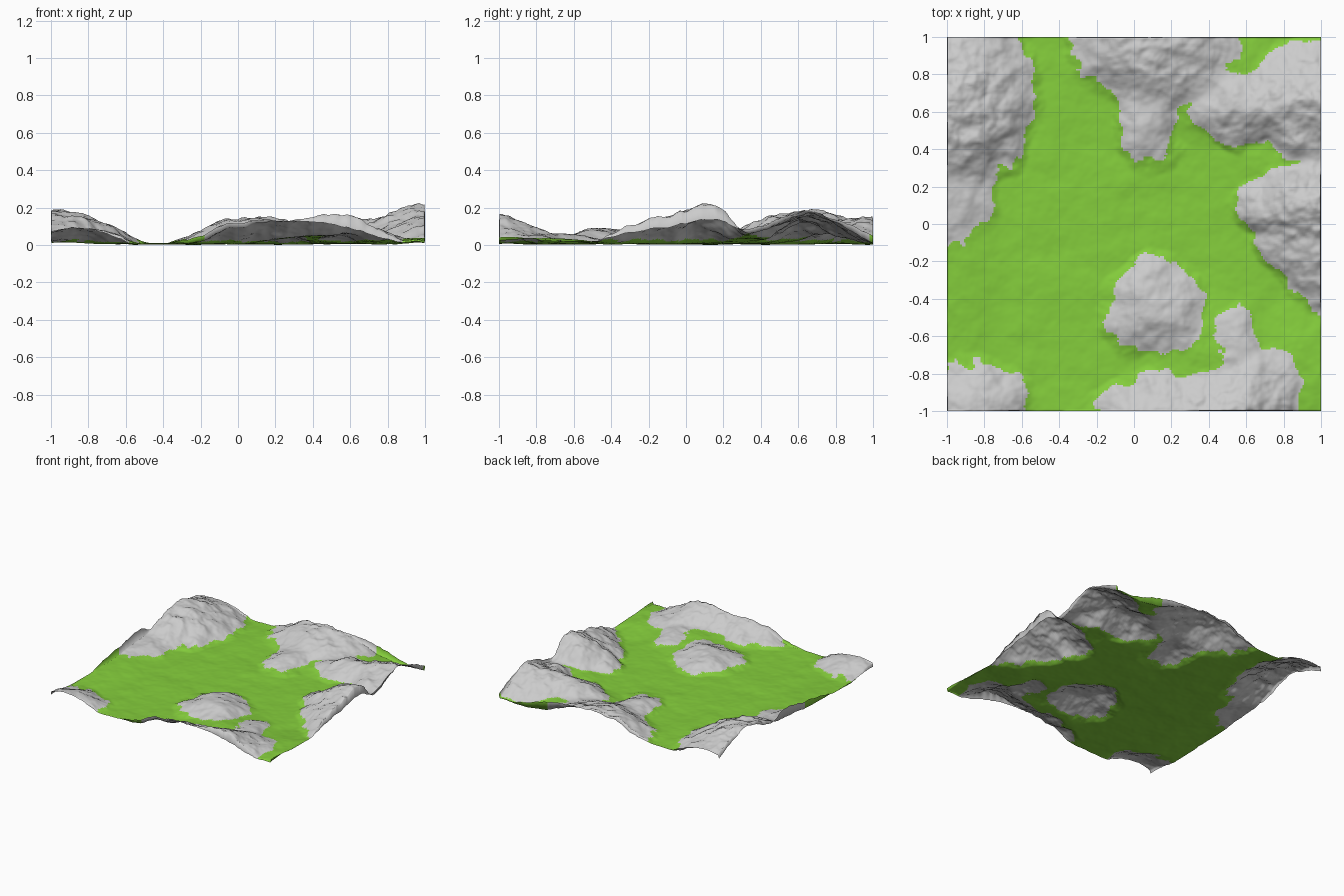
import bpy
import bmesh
from mathutils import Vector, noise

N = 200          # grid cells per side

# Rocky hills: centre x, centre y, radius x, radius y, height
HILLS = [
    (-0.98, 0.65, 0.52, 0.52, 0.172),   # north-west massif
    (-1.00, 0.15, 0.30, 0.36, 0.055),   # its southern foot
    (-0.90, 1.00, 0.32, 0.36, 0.070),
    (0.08, 1.00, 0.46, 0.46, 0.145),    # north range
    (0.08, 0.54, 0.20, 0.32, 0.060),    # north spur
    (0.34, 0.98, 0.26, 0.34, 0.085),
    (1.00, 0.65, 0.48, 0.37, 0.165),    # north-east range
    (0.62, 0.60, 0.36, 0.23, 0.115),
    (1.00, 0.11, 0.52, 0.26, 0.200),    # east range
    (0.90, -0.05, 0.30, 0.30, 0.120),
    (1.02, -0.18, 0.26, 0.38, 0.120),
    (0.12, -0.46, 0.32, 0.31, 0.085),   # lone round hill
    (0.16, -1.02, 0.42, 0.27, 0.110),   # south range
    (0.50, -1.02, 0.40, 0.32, 0.155),
    (0.67, -0.86, 0.23, 0.28, 0.085),
    (0.55, -0.64, 0.15, 0.24, 0.050),
    (-0.85, -1.00, 0.34, 0.33, 0.080),  # south-west corner
]
# Gentle grassy rises
RISES = [
    (1.00, 0.33, 0.55, 0.40, 0.055),
    (0.42, 0.78, 0.40, 0.38, 0.050),
    (0.40, -0.72, 0.40, 0.38, 0.040),
    (0.95, -0.75, 0.35, 0.40, 0.030),
    (-1.00, -0.20, 0.35, 0.70, 0.020),
]


def fbm(x, y, scale, seed, octaves=5):
    return noise.fractal(Vector((x * scale, y * scale, seed)), 1.0, 2.0, octaves)


def mound(x, y, items):
    total = 0.0
    for cx, cy, rx, ry, h in items:
        d2 = ((x - cx) / rx) ** 2 + ((y - cy) / ry) ** 2
        if d2 < 1:
            total += (h * (1 - d2) ** 1.5) ** 2.5
    return total ** 0.4


def sample(x, y):
    """Return (height, how rocky)."""
    # warp the footprint so outlines turn ragged
    wx = x + 0.05 * fbm(x, y, 5, 3.1)
    wy = y + 0.05 * fbm(x, y, 5, 7.7)
    rock = mound(wx, wy, HILLS)
    hill = (rock ** 2.5 + mound(x, y, RISES) ** 2.5) ** 0.4
    ridge = 0.35 - abs(fbm(x, y, 5, 1.3))
    plain = 0.014 + 0.006 * fbm(x, y, 5, 5.5)
    z = plain + hill * (1 + 0.18 * ridge + 0.07 * fbm(x, y, 14, 9.2))
    return max(0.0, z), rock + 0.012 * fbm(x, y, 11, 2.2)


# Height grid, with opposite border rows averaged so the tile repeats;
# the outermost rows are narrow, making the steps at the border steep
co = [-1, -0.996] + [-1 + 2 * i / N for i in range(1, N)] + [0.996, 1]
M = len(co)
grid = [[sample(x, y) for x in co] for y in co]
z = [[s[0] for s in row] for row in grid]
for j in range(M):
    z[j][0] = z[j][-1] = (z[j][0] + z[j][-1]) / 2
for i in range(M):
    z[0][i] = z[-1][i] = (z[0][i] + z[-1][i]) / 2
low = min(map(min, z))

# Terrain sheet
bm = bmesh.new()
verts = [[bm.verts.new((co[i], co[j], z[j][i] - low)) for i in range(M)]
         for j in range(M)]
for j in range(M - 1):
    for i in range(M - 1):
        face = bm.faces.new((verts[j][i], verts[j][i + 1],
                             verts[j + 1][i + 1], verts[j + 1][i]))
        # grass below, rock above
        face.material_index = int(grid[j][i][1] > 0.016)
        face.smooth = True

mesh = bpy.data.meshes.new("terrain")
bm.to_mesh(mesh)
bm.free()
for name, colour in (("grass", (0.235, 0.62, 0.045, 1)), ("rock", (0.55, 0.55, 0.55, 1))):
    mat = bpy.data.materials.new(name)
    mat.diffuse_color = colour
    mesh.materials.append(mat)
terrain = bpy.data.objects.new("terrain", mesh)
bpy.context.collection.objects.link(terrain)
